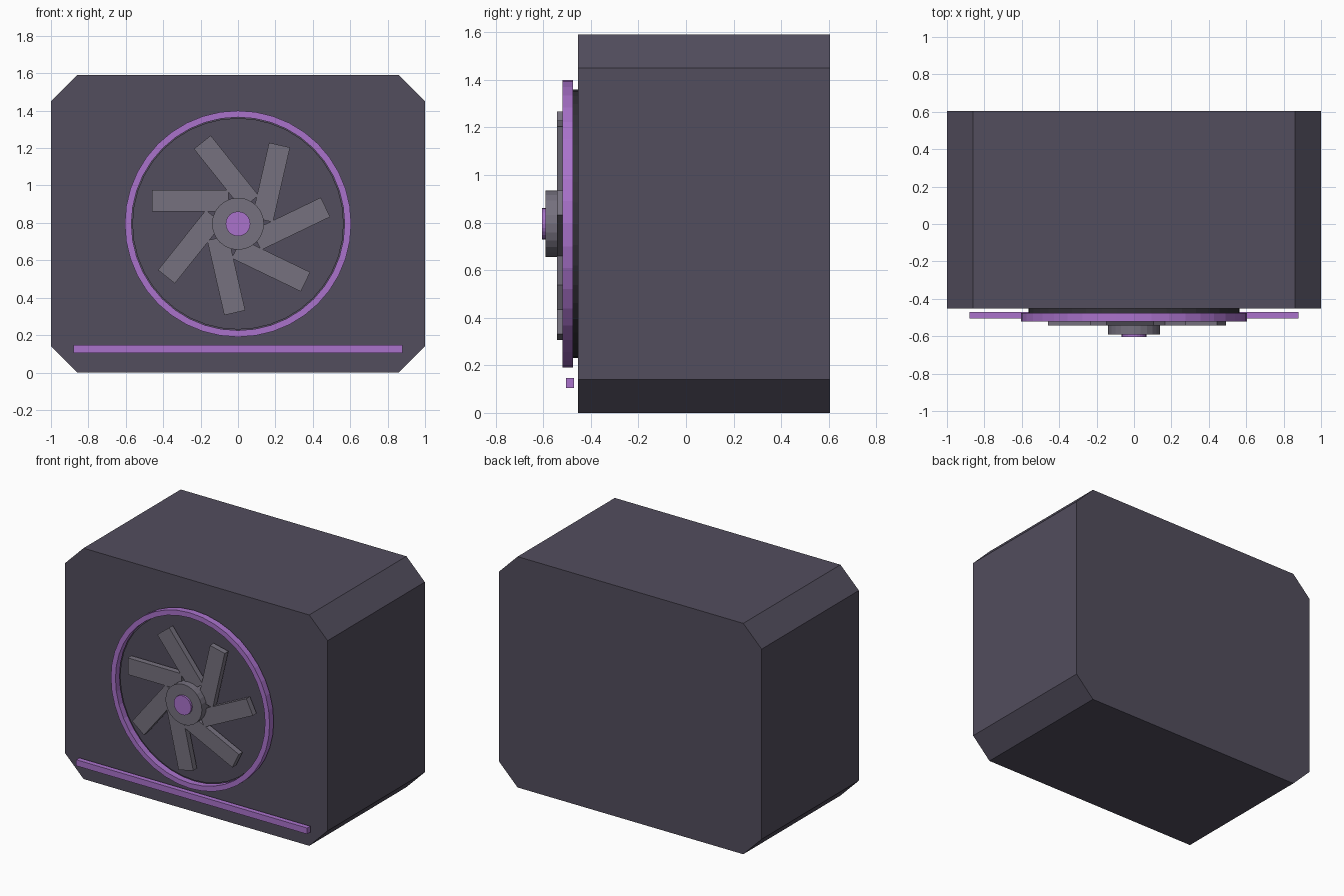
import bpy, bmesh, math
from mathutils import Matrix

if "Cube" in bpy.data.objects:
    bpy.data.objects.remove(bpy.data.objects["Cube"], do_unlink=True)


def material(name, color):
    m = bpy.data.materials.new(name)
    m.use_nodes = True
    m.diffuse_color = (*color, 1)
    m.node_tree.nodes["Principled BSDF"].inputs["Base Color"].default_value = (*color, 1)
    return m


CASE = material("dark violet grey", (0.085, 0.075, 0.11))
RIM = material("near black", (0.035, 0.032, 0.042))
FAN = material("mid grey", (0.18, 0.165, 0.21))
GLOW = material("purple", (0.40, 0.17, 0.60))
CENTRE_Z = 0.795


def finish(name, bm, *mats):
    bmesh.ops.recalc_face_normals(bm, faces=bm.faces)
    mesh = bpy.data.meshes.new(name)
    bm.to_mesh(mesh)
    bm.free()
    for m in mats:
        mesh.materials.append(m)
    obj = bpy.data.objects.new(name, mesh)
    bpy.context.collection.objects.link(obj)
    return obj


def extrude_profile(name, points, y0, y1, *mats):
    """Closed x-z outline pushed from y0 to y1."""
    bm = bmesh.new()
    face = bm.faces.new([bm.verts.new((x, y0, z)) for x, z in points])
    new = bmesh.ops.extrude_face_region(bm, geom=[face])["geom"]
    verts = [v for v in new if isinstance(v, bmesh.types.BMVert)]
    bmesh.ops.translate(bm, verts=verts, vec=(0, y1 - y0, 0))
    return finish(name, bm, *mats)


def circle(radius, sides):
    steps = [math.tau * i / sides for i in range(sides)]
    return [(radius * math.cos(a), CENTRE_Z + radius * math.sin(a)) for a in steps]


def box(name, x, y, z, size, mat, turn=0):
    bm = bmesh.new()
    place = (Matrix.Translation((x, y, z)) @ Matrix.Rotation(-turn, 4, "Y")
             @ Matrix.Diagonal((*size, 1)))
    bmesh.ops.create_cube(bm, size=1, matrix=place)
    return finish(name, bm, mat)


# Housing with four chamfered long edges
c, h = 0.14, 1.59
outline = [(1 - c, 0), (1, c), (1, h - c), (1 - c, h)]
outline += [(-x, z) for x, z in reversed(outline)]
extrude_profile("housing", outline, -0.453, 0.605, CASE)

# Fan backing plate: housing-coloured face, dark edge
plate = extrude_profile("fan_backplate", circle(0.565, 40), -0.476, -0.45, CASE, RIM)
for f in plate.data.polygons:
    f.material_index = 0 if abs(f.normal.y) > 0.5 else 1

# Square-section ring around the fan
bm = bmesh.new()
loops = []
for radius, y in ((0.605, -0.475), (0.605, -0.52), (0.57, -0.52), (0.57, -0.475)):
    loops.append([bm.verts.new((x, y, z)) for x, z in circle(radius, 40)])
for k, a in enumerate(loops):
    b = loops[(k + 1) % 4]
    for i in range(40):
        j = (i + 1) % 40
        bm.faces.new((a[i], a[j], b[j], b[i]))
finish("fan_ring", bm, GLOW)

# Seven swept blades
for k in range(7):
    a = math.tau * k / 7
    box(f"fan_blade_{k + 1}", 0.283 * math.cos(a), -0.522, CENTRE_Z + 0.283 * math.sin(a),
        (0.41, 0.04, 0.115), FAN, a + math.pi / 7)

# Hub and its cap
extrude_profile("fan_hub", circle(0.139, 24), -0.591, -0.476, FAN)
extrude_profile("hub_cap", circle(0.066, 24), -0.605, -0.59, GLOW)

# Light bar under the fan
box("light_bar", 0, -0.487, 0.126, (1.76, 0.034, 0.042), GLOW)
